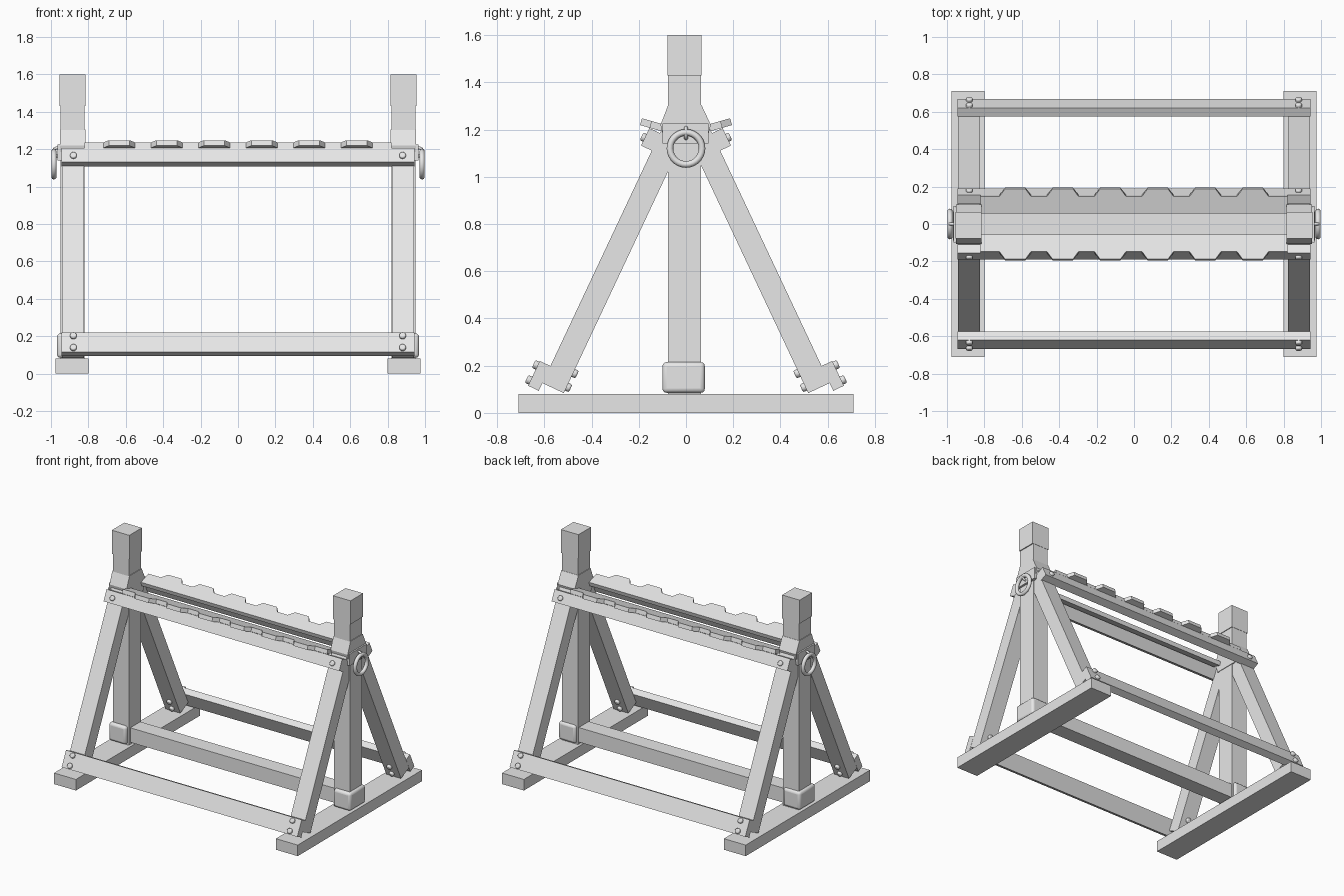
import bpy, bmesh
from math import sin, cos, radians, pi
from mathutils import Matrix, Vector

cube = bpy.data.objects.get("Cube")
if cube:
    bpy.data.objects.remove(cube, do_unlink=True)

grey = bpy.data.materials.new("plain grey")
grey.use_nodes = True
grey.diffuse_color = (0.8, 0.8, 0.8, 1)
grey.node_tree.nodes["Principled BSDF"].inputs["Base Color"].default_value = (0.8, 0.8, 0.8, 1)


def finish(name, bm, bevel=0, smooth=False):
    bmesh.ops.recalc_face_normals(bm, faces=bm.faces)
    mesh = bpy.data.meshes.new(name)
    bm.to_mesh(mesh)
    bm.free()
    mesh.materials.append(grey)
    obj = bpy.data.objects.new(name, mesh)
    bpy.context.collection.objects.link(obj)
    if bevel:
        mod = obj.modifiers.new("Bevel", "BEVEL")
        mod.width, mod.segments = bevel, 3
        mod.limit_method, mod.angle_limit = "ANGLE", radians(40)
    if smooth:
        bpy.ops.object.select_all(action="DESELECT")
        obj.select_set(True)
        bpy.context.view_layer.objects.active = obj
        bpy.ops.object.shade_smooth_by_angle(angle=radians(40))
    return obj


def extrude(name, points, offset, **kw):
    """Solid made from a flat outline pushed along an offset."""
    bm = bmesh.new()
    face = bm.faces.new([bm.verts.new(p) for p in points])
    new = bmesh.ops.extrude_face_region(bm, geom=[face], use_keep_orig=True)["geom"]
    bmesh.ops.translate(bm, vec=offset, verts=[v for v in new if isinstance(v, bmesh.types.BMVert)])
    return finish(name, bm, **kw)


def prism(name, x0, x1, profile, **kw):
    return extrude(name, [(x0, y, z) for y, z in profile], (x1 - x0, 0, 0), **kw)


def rect(y0, y1, z0, z1):
    return [(y0, z0), (y1, z0), (y1, z1), (y0, z1)]


def torus(name, centre, major, minor, turn):
    bm = bmesh.new()
    n, m = 28, 10
    rings = [[bm.verts.new(centre + turn @ Vector((
        (major + minor * cos(2 * pi * j / m)) * cos(2 * pi * i / n),
        (major + minor * cos(2 * pi * j / m)) * sin(2 * pi * i / n),
        minor * sin(2 * pi * j / m)))) for j in range(m)] for i in range(n)]
    for i in range(n):
        a, b = rings[i], rings[(i + 1) % n]
        for j in range(m):
            k = (j + 1) % m
            bm.faces.new((a[j], b[j], b[k], a[k]))
    return finish(name, bm, smooth=True)


# Sloping frame: u runs up the brace, w points outwards from its centre line
LEAN = radians(25.2)


def slope(side, u, w):
    y = 0.563 - u * sin(LEAN) + w * cos(LEAN)
    z = 0.105 + u * cos(LEAN) + w * sin(LEAN)
    return side * y, z


def sloped(side, u0, u1, w0, w1):
    return [slope(side, u, w) for u, w in ((u0, w0), (u1, w0), (u1, w1), (u0, w1))]


def bolt(name, x, side, u, w0, w1):
    a, b = Vector((x, *slope(side, u, w0))), Vector((x, *slope(side, u, w1)))
    bm = bmesh.new()
    turn = (b - a).to_track_quat("Z", "Y").to_matrix().to_4x4()
    bmesh.ops.create_cone(bm, cap_ends=True, segments=14, radius1=0.018, radius2=0.018,
                          depth=(b - a).length, matrix=Matrix.Translation((a + b) / 2) @ turn)
    finish(name, bm, bevel=0.007, smooth=True)


# Posts, feet and end fittings
for s, end in ((1, "left"), (-1, "right")):
    prism(end + "_foot", s * 0.8, s * 0.975, rect(-0.71, 0.71, 0, 0.08))
    prism(end + "_post", s * 0.82, s * 0.948, rect(-0.076, 0.063, 0.08, 1.45))
    prism(end + "_post_head", s * 0.815, s * 0.955, rect(-0.078, 0.065, 1.43, 1.6))
    prism(end + "_post_collar", s * 0.816, s * 0.953,
          [(-0.09, 1.14), (0.085, 1.14), (0.105, 1.22), (0.065, 1.305), (-0.075, 1.305), (-0.108, 1.22)])
    prism(end + "_post_shoe", s * 0.83, s * 0.968, rect(-0.1, 0.08, 0.085, 0.215),
          bevel=0.018, smooth=True)
    prism(end + "_ring_plate", s * 0.945, s * 0.964, rect(-0.1, 0.095, 1.14, 1.225))
    torus(end + "_staple", Vector((s * 0.966, 0, 1.185)), 0.022, 0.008,
          Matrix.Rotation(pi / 2, 3, "X"))
    torus(end + "_hanging_ring", Vector((s * 0.984, 0, 1.12)), 0.068, 0.014,
          Matrix.Rotation(pi / 2, 3, "Y"))

# Centre stretcher between the posts
prism("centre_stretcher", -0.83, 0.83, rect(-0.06, 0.055, 0.095, 0.2))

# Braces, rails, bolts and notched boards on both slopes
TILT = radians(16)
for side, face in ((-1, "front"), (1, "back")):
    for s, end in ((1, "left"), (-1, "right")):
        prism(f"{face}_{end}_brace", s * 0.824, s * 0.942, sloped(side, 0, 1.23, -0.05, 0.05))
        for u in (-0.012, 0.058):
            bolt(f"{face}_{end}_lower_bolt", s * 0.88, side, u, 0.06, 0.118)
        for u in (0.03, 0.095):
            bolt(f"{face}_{end}_inner_bolt", s * 0.88, side, u, -0.068, 0)
        bolt(f"{face}_{end}_upper_bolt", s * 0.88, side, 1.124, 0.06, 0.115)
    prism(face + "_lower_rail", -0.943, 0.943, sloped(side, -0.036, 0.08, 0.05, 0.1))
    prism(face + "_upper_rail", -0.943, 0.943, sloped(side, 1.088, 1.17, 0.045, 0.1))

    # Board outline: straight inner edge, six tapered teeth on the outer edge
    outline = [(0.82, 0), (-0.82, 0), (-0.82, 0.095)]
    for i in range(6):
        x = (i - 2.5) * 0.254
        outline += [(x - 0.085, 0.095), (x - 0.055, 0.137), (x + 0.055, 0.137), (x + 0.085, 0.095)]
    outline.append((0.82, 0.095))
    points = [(x, side * (0.055 + v * cos(TILT)), 1.21 + v * sin(TILT)) for x, v in outline]
    extrude(face + "_notched_board", points,
            (0, side * 0.03 * sin(TILT), -0.03 * cos(TILT)))
